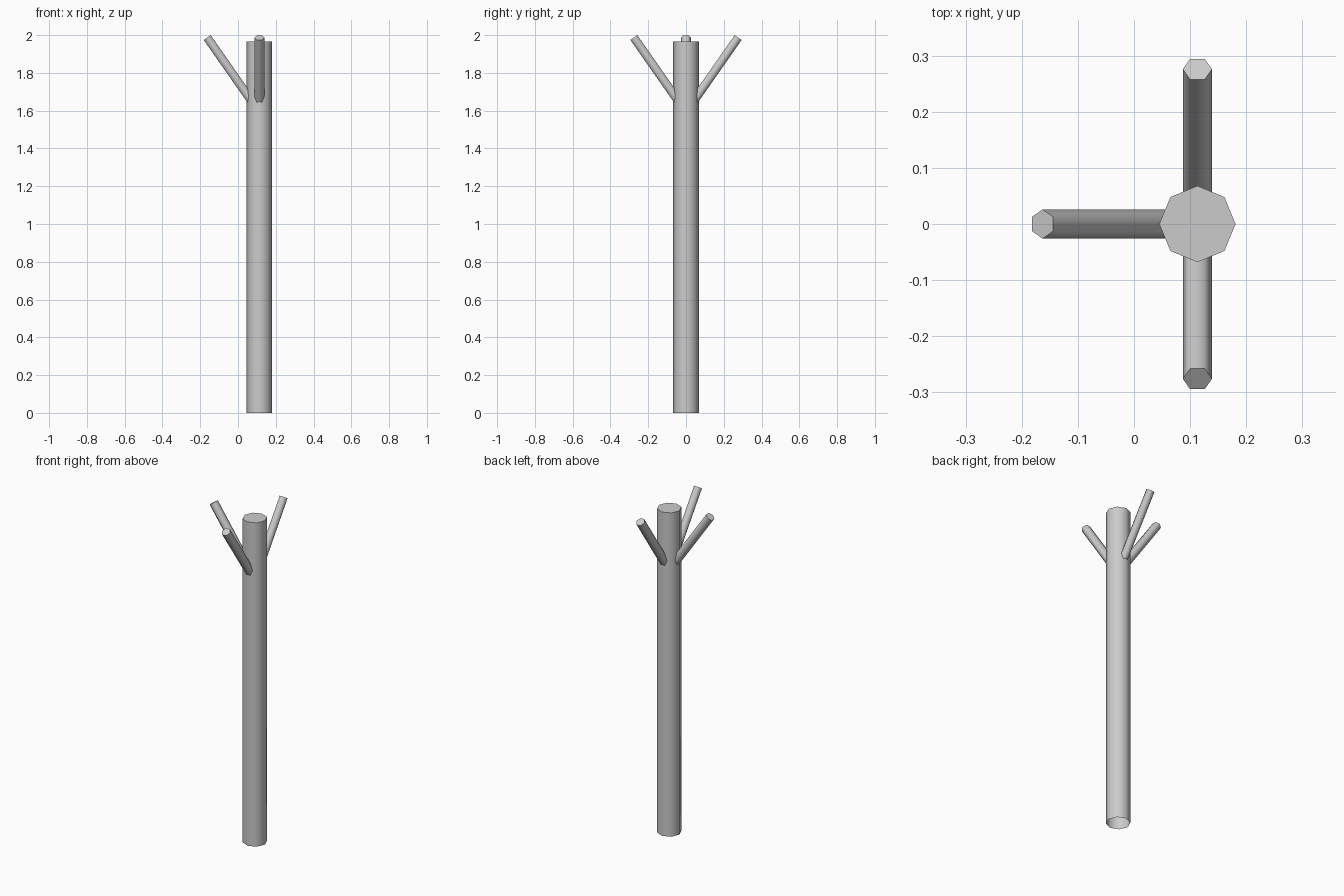
import bpy
import bmesh
import math
from mathutils import Matrix, Vector

cube = bpy.data.objects.get("Cube")
if cube:
    bpy.data.objects.remove(cube, do_unlink=True)

grey = bpy.data.materials.new("plain grey")
grey.use_nodes = True
colour = (0.6, 0.6, 0.6, 1)
grey.diffuse_color = colour
grey.node_tree.nodes["Principled BSDF"].inputs["Base Color"].default_value = colour

AXIS_X = 0.113  # the trunk stands off centre


def rod(name, start, end, radius, sides, turn=0.0, open_base=False):
    """Straight prism from start to end; its first corner lies at angle turn."""
    start, end = Vector(start), Vector(end)
    span = end - start
    bm = bmesh.new()
    bmesh.ops.create_cone(bm, cap_ends=True, segments=sides,
                          radius1=radius, radius2=radius, depth=span.length)
    if open_base:
        base = [f for f in bm.faces if f.normal.z < -0.9]
        bmesh.ops.delete(bm, geom=base, context='FACES_ONLY')
    # Lean in the local yz plane, then swing round the vertical
    lean = math.atan2(math.hypot(span.x, span.y), span.z)
    swing = Matrix.Rotation(turn, 4, 'Z') @ Matrix.Rotation(lean, 4, 'X')
    if sides == 6:
        # Put two corners across the direction of lean
        swing = swing @ Matrix.Rotation(math.radians(90), 4, 'Z')
    bm.transform(Matrix.Translation((start + end) / 2) @ swing)
    mesh = bpy.data.meshes.new(name)
    bm.to_mesh(mesh)
    bm.free()
    mesh.materials.append(grey)
    obj = bpy.data.objects.new(name, mesh)
    bpy.context.collection.objects.link(obj)
    bpy.ops.object.select_all(action='DESELECT')
    obj.select_set(True)
    bpy.context.view_layer.objects.active = obj
    bpy.ops.object.shade_smooth_by_angle(angle=math.radians(65))
    return obj


# Trunk, open underneath
rod("trunk", (AXIS_X, 0, 0), (AXIS_X, 0, 1.967), 0.068, 8, open_base=True)

# Three equal branches, a quarter turn apart
for name, degrees in (("front_branch", 0), ("right_branch", -90), ("back_branch", 180)):
    turn = math.radians(degrees)
    out = Vector((math.sin(turn), -math.cos(turn), 0))
    foot = Vector((AXIS_X, 0, 1.635)) + out * 0.03
    tip = Vector((AXIS_X, 0, 1.987)) + out * 0.276
    rod(name, foot, tip, 0.026, 6, turn)
